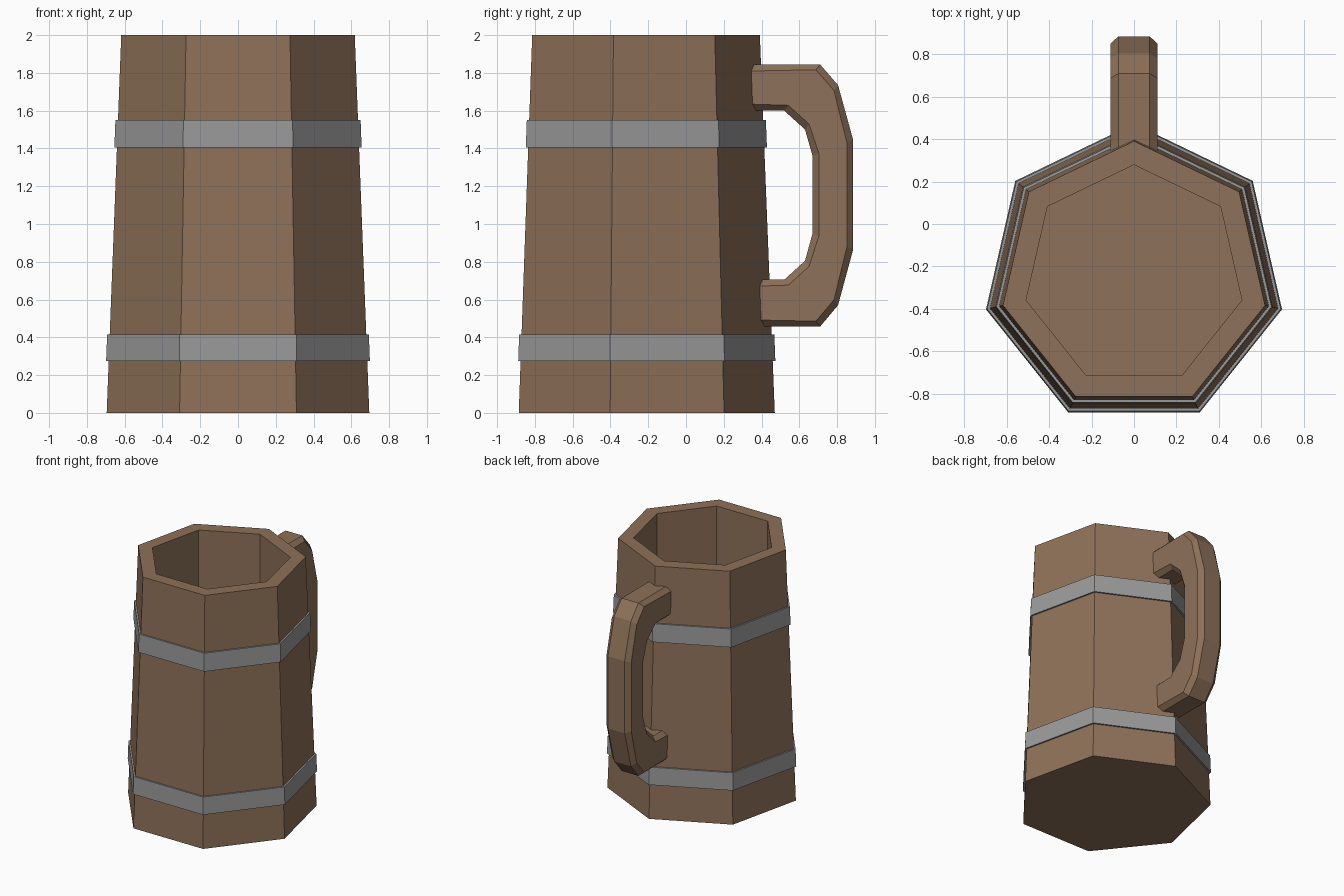
import bpy, bmesh, math
from mathutils import Vector

if "Cube" in bpy.data.objects:
    bpy.data.objects.remove(bpy.data.objects["Cube"])


def material(name, rgb):
    m = bpy.data.materials.new(name)
    m.diffuse_color = (*rgb, 1)
    m.use_nodes = True
    m.node_tree.nodes["Principled BSDF"].inputs["Base Color"].default_value = m.diffuse_color
    return m


wood = material("wood", (0.27, 0.165, 0.1))
metal = material("metal", (0.32, 0.32, 0.32))
CY = -0.243  # centre of the seven-sided body


def heptagon(r, z):
    angles = [math.pi / 2 + k * math.tau / 7 for k in range(7)]
    return [Vector((r * math.cos(a), CY + r * math.sin(a), z)) for a in angles]


def loft(name, rings, mat, loop=False):
    """Skin equal-sized rings; cap the ends unless the rings form a loop."""
    bm = bmesh.new()
    vs = [[bm.verts.new(p) for p in ring] for ring in rings]
    n = len(vs[0])
    pairs = list(zip(vs, vs[1:])) + ([(vs[-1], vs[0])] if loop else [])
    for a, b in pairs:
        for i in range(n):
            j = (i + 1) % n
            bm.faces.new((a[i], a[j], b[j], b[i]))
    if not loop:
        bm.faces.new(vs[0])
        bm.faces.new(vs[-1])
    bmesh.ops.recalc_face_normals(bm, faces=bm.faces)
    me = bpy.data.meshes.new(name)
    bm.to_mesh(me)
    bm.free()
    me.materials.append(mat)
    ob = bpy.data.objects.new(name, me)
    bpy.context.collection.objects.link(ob)
    return ob


def wall_r(z):
    return 0.713 + (0.634 - 0.713) * z / 2


# Hollow tapered body
loft("mug_body", [heptagon(0.713, 0), heptagon(0.634, 2),
                  heptagon(0.522, 2), heptagon(0.522, 0.2)], wood)

# Metal bands
for name, z0, z1 in (("lower_band", 0.275, 0.415), ("upper_band", 1.405, 1.55)):
    loft(name, [heptagon(wall_r(z) + d, z) for z, d in
                ((z0, 0.014), (z1, 0.014), (z1, -0.02), (z0, -0.02))],
         metal, loop=True)

# Handle: chamfered square section swept between outer and inner (y, z) points
outer = [(0.30, 1.845), (0.71, 1.845), (0.805, 1.735), (0.885, 1.445),
         (0.885, 0.865), (0.805, 0.57), (0.71, 0.457), (0.32, 0.457)]
inner = [(0.30, 1.60), (0.52, 1.60), (0.63, 1.50), (0.67, 1.36),
         (0.67, 0.95), (0.63, 0.805), (0.52, 0.705), (0.32, 0.705)]
W, C = 0.11, 0.036
sections = []
for o, i in zip(outer, inner):
    o, i = Vector((0, *o)), Vector((0, *i))
    d = (i - o).normalized() * C
    half = [(W - C, o), (W, o + d), (W, i - d), (W - C, i)]
    sections.append([p + Vector((x, 0, 0)) for x, p in half]
                    + [p - Vector((x, 0, 0)) for x, p in reversed(half)])
loft("handle", sections, wood)
